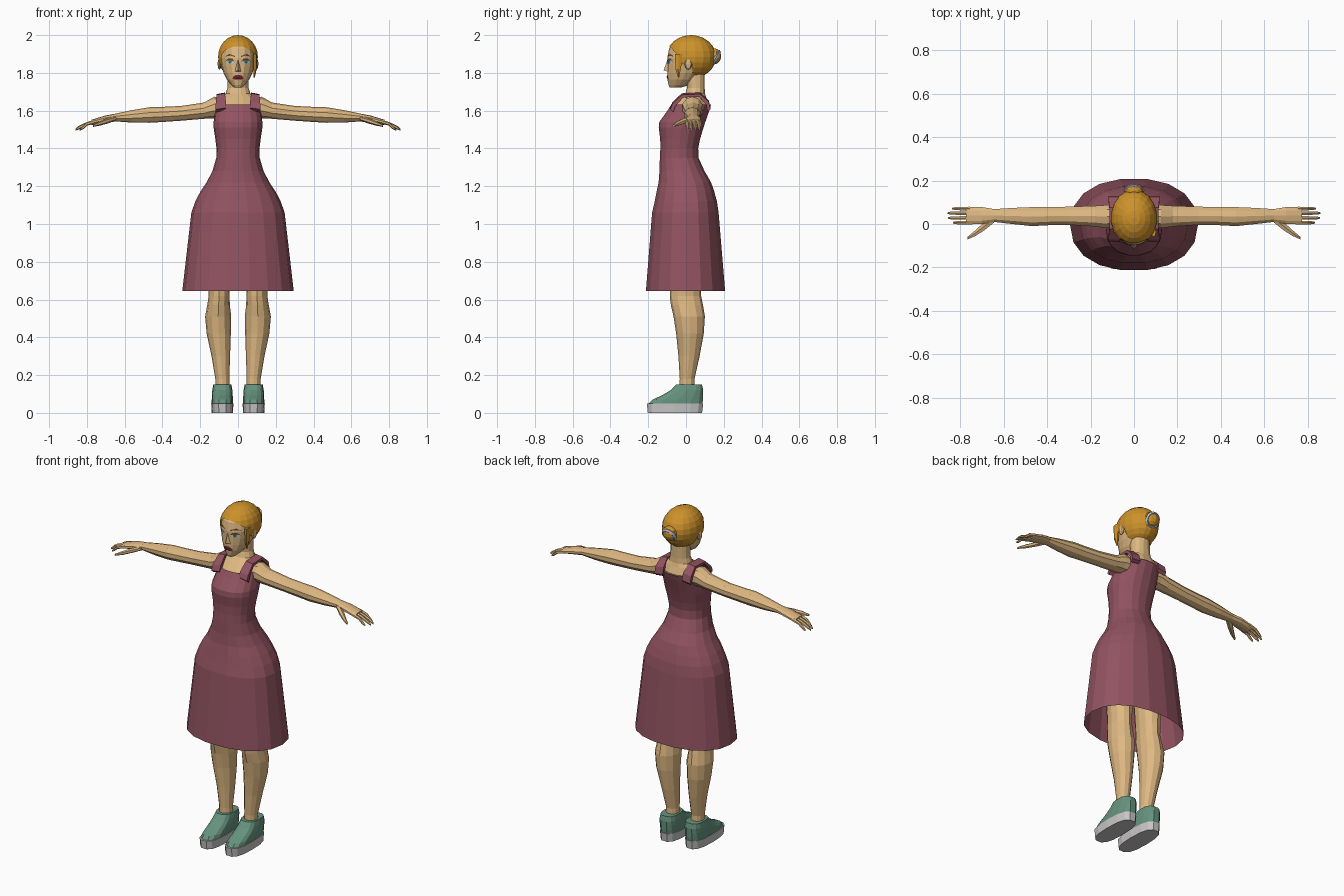
import bpy, bmesh, math
from mathutils import Vector, Matrix
from mathutils.bvhtree import BVHTree


def material(name, r, g, b):
    lin = [((c / 255 + 0.055) / 1.055) ** 2.4 for c in (r, g, b)]
    m = bpy.data.materials.new(name)
    m.diffuse_color = (*lin, 1)
    return m


SKIN = material("skin", 222, 184, 130)
HAIR = material("golden_hair", 205, 146, 42)
DRESS = material("plum_cloth", 146, 83, 97)
SHOE = material("green_canvas", 102, 147, 127)
SOLE = material("pale_rubber", 200, 198, 198)
LIPS = material("dark_red", 112, 38, 52)
EYE = material("eye_white", 190, 205, 205)
IRIS = material("grey_green", 80, 115, 110)
BROW = material("brown", 105, 72, 38)
BAND = material("silver_band", 180, 186, 200)


def finish(name, bm, mat):
    bmesh.ops.recalc_face_normals(bm, faces=bm.faces)
    me = bpy.data.meshes.new(name)
    bm.to_mesh(me)
    bm.free()
    me.materials.append(mat)
    ob = bpy.data.objects.new(name, me)
    bpy.context.collection.objects.link(ob)
    return ob


def loft(name, rings, mat, n=12, axis="z", side=1, power=2.0, caps=True):
    """Rings are (position on axis, centre, half width, front y, back y)."""
    bm = bmesh.new()
    loops = []
    for h, c, r, yf, yb in rings:
        loop = []
        for i in range(n):
            a = 2 * math.pi * i / n
            u, v = math.cos(a), math.sin(a)
            u = math.copysign(abs(u) ** (2 / power), u)
            v = math.copysign(abs(v) ** (2 / power), v)
            w, y = c + r * u, (yf + yb) / 2 + (yb - yf) / 2 * v
            co = (w * side, y, h) if axis == "z" else (h * side, y, w)
            loop.append(bm.verts.new(co))
        loops.append(loop)
    for a, b in zip(loops, loops[1:]):
        for i in range(n):
            j = (i + 1) % n
            bm.faces.new((a[i], a[j], b[j], b[i]))
    if caps:
        bm.faces.new(loops[0])
        bm.faces.new(loops[-1])
    return finish(name, bm, mat)


def ellipsoid(name, centre, radii, mat, u=10, v=7):
    bm = bmesh.new()
    m = Matrix.Translation(centre) @ Matrix.Diagonal((*radii, 1))
    bmesh.ops.create_uvsphere(bm, u_segments=u, v_segments=v, radius=1, matrix=m)
    return finish(name, bm, mat)


# Dress, open at the hem
loft("dress", [
    (0.645, 0, .295, -.215, .21), (1.06, 0, .247, -.182, .175),
    (1.12, 0, .226, -.168, .166), (1.17, 0, .200, -.158, .152),
    (1.22, 0, .167, -.147, .135), (1.28, 0, .135, -.142, .100),
    (1.35, 0, .115, -.140, .068), (1.40, 0, .114, -.137, .066),
    (1.45, 0, .120, -.138, .076), (1.51, 0, .129, -.146, .094),
    (1.54, 0, .129, -.143, .104), (1.60, 0, .121, -.100, .125),
    (1.632, 0, .118, -.080, .134)], DRESS, 18, power=2.25, caps=False)

# Upper torso and neck
loft("torso_and_neck", [
    (1.50, 0, .100, -.100, .08), (1.60, 0, .114, -.088, .115),
    (1.632, 0, .112, -.070, .125), (1.672, 0, .100, -.025, .108),
    (1.69, 0, .066, -.005, .102), (1.72, 0, .056, .005, .100),
    (1.82, 0, .054, -.005, .100)], SKIN, 14, power=2.2)

# Head
HEAD = [
    (1.722, 0, .020, -.085, -.03), (1.735, 0, .036, -.092, .02),
    (1.765, 0, .060, -.098, .06), (1.80, 0, .077, -.099, .09),
    (1.84, 0, .089, -.098, .11), (1.88, 0, .094, -.099, .12),
    (1.93, 0, .088, -.089, .12), (1.965, 0, .066, -.058, .09),
    (1.985, 0, .035, -.02, .06)]
head = loft("head", HEAD, SKIN, 16)
tree = BVHTree.FromPolygons([v.co for v in head.data.vertices],
                            [p.vertices[:] for p in head.data.polygons])


def face_plate(name, points, mat, lift, side=1):
    """Thin painted patch pressed onto the front of the head."""
    bm = bmesh.new()
    mid = (sum(p[0] for p in points) / len(points), sum(p[1] for p in points) / len(points))
    vs = []
    for x, z in [mid] + points:
        hit = tree.ray_cast(Vector((x * side, -1, z)), Vector((0, 1, 0)))[0]
        vs.append(bm.verts.new((x * side, hit.y - lift, z)))
    ring = vs[1:]
    for a, b in zip(ring, ring[1:] + ring[:1]):
        bm.faces.new((vs[0], a, b))
    # keep the patch facing forwards
    ob = finish(name, bm, mat)
    if ob.data.polygons[0].normal.y > 0:
        ob.data.flip_normals()


def oval(x, z, rx, rz, n=8):
    return [(x + rx * math.cos(2 * math.pi * i / n), z + rz * math.sin(2 * math.pi * i / n))
            for i in range(n)]


face_plate("lips", [(-.03, 1.768), (-.018, 1.764), (.018, 1.764), (.03, 1.768),
                    (.022, 1.784), (.008, 1.790), (-.008, 1.790), (-.022, 1.784)], LIPS, .004)

# Nose: a small wedge from the bridge to the tip
bm = bmesh.new()
nose = [bm.verts.new(p) for p in [(0, -.098, 1.872), (-.017, -.094, 1.806), (.017, -.094, 1.806),
                                  (0, -.118, 1.814)]]
for tri in ((0, 1, 3), (0, 3, 2), (1, 2, 3), (0, 2, 1)):
    bm.faces.new([nose[i] for i in tri])
finish("nose", bm, SKIN)

# Hair cap: cut along the hairline, then drop the face and ear openings
bm = bmesh.new()
m = Matrix.Translation((0, .027, 1.885)) @ Matrix.Diagonal((.107, .132, .115, 1))
bmesh.ops.create_uvsphere(bm, u_segments=18, v_segments=12, radius=1, matrix=m)
for co, no in [((0, -.045, 1.89), (0, 1, 0)), ((0, -.045, 1.895), (0, 1.1, 1)),
               ((0, .035, 1.85), (0, 1, 0)), ((0, 0, 1.845), (0, 0, 1)), ((0, 0, 1.785), (0, 0, 1))]:
    bmesh.ops.bisect_plane(bm, geom=bm.verts[:] + bm.edges[:] + bm.faces[:],
                           plane_co=co, plane_no=no, dist=1e-5)
gone = []
for f in bm.faces:
    c = f.calc_center_median()
    face_gap = c.y < -.045 and c.z < 1.895 - 1.1 * (c.y + .045)
    ear_gap = c.y < .035 and c.z < 1.845
    if face_gap or ear_gap or c.z < 1.785:
        gone.append(f)
bmesh.ops.delete(bm, geom=gone, context="FACES")
finish("hair_cap", bm, HAIR)

# Bun with its band, and a loose lock by the cheek
ellipsoid("hair_bun", (0, .152, 1.888), (.044, .034, .042), HAIR)
bpy.ops.mesh.primitive_torus_add(major_segments=14, minor_segments=5, major_radius=.037,
                                 minor_radius=.011, location=(0, .157, 1.879),
                                 rotation=(math.radians(62), 0, 0))
bpy.context.object.name = "bun_band"
bpy.context.object.data.materials.append(BAND)
loft("loose_lock", [(1.775, .086, .003, -.042, -.036), (1.82, .090, .009, -.058, -.026),
                    (1.90, .090, .012, -.062, -.01)], HAIR, 6)

for s, tag in ((-1, "left"), (1, "right")):
    # Face details
    face_plate(f"{tag}_eye", oval(.042, 1.858, .022, .012), EYE, .003, s)
    face_plate(f"{tag}_iris", oval(.042, 1.859, .009, .010), IRIS, .005, s)
    face_plate(f"{tag}_eyelid", [(.018, 1.861), (.03, 1.869), (.052, 1.869), (.068, 1.860),
                                 (.053, 1.875), (.030, 1.875)], BROW, .0045, s)
    face_plate(f"{tag}_eyebrow", [(.016, 1.884), (.045, 1.895), (.07, 1.886),
                                  (.046, 1.901), (.016, 1.890)], BROW, .004, s)
    ellipsoid(f"{tag}_ear", (s * .098, .012, 1.848), (.010, .020, .030), SKIN, 8, 6)

    # Shoulder strap, bent over the shoulder
    bm = bmesh.new()
    rows = []
    for y, z, w in [(-.084, 1.615, .027), (-.072, 1.645, .027), (-.022, 1.692, .022),
                    (.075, 1.696, .022), (.120, 1.655, .027), (.130, 1.615, .027)]:
        k = .97
        cy, cz = .03, 1.60
        rows.append([bm.verts.new(p) for p in [
            (s * (.091 - w), y, z), (s * (.091 + w), y, z - .008),
            (s * (.091 + w), cy + (y - cy) * .85, z - .022),
            (s * (.091 - w), cy + (y - cy) * .85, z - .014)]])
    for a, b in zip(rows, rows[1:]):
        for i in range(4):
            j = (i + 1) % 4
            bm.faces.new((a[i], a[j], b[j], b[i]))
    bm.faces.new(rows[0])
    bm.faces.new(rows[-1])
    finish(f"{tag}_strap", bm, DRESS)

    # Arm and palm
    loft(f"{tag}_arm", [
        (.07, 1.615, .055, -.020, .090), (.125, 1.617, .057, -.022, .090),
        (.18, 1.600, .043, -.014, .086), (.30, 1.586, .039, -.006, .082),
        (.40, 1.580, .040, -.008, .080), (.47, 1.577, .041, -.012, .080),
        (.56, 1.570, .033, -.002, .076), (.645, 1.564, .021, .008, .070),
        (.70, 1.556, .019, -.002, .080), (.775, 1.538, .014, -.004, .080)],
        SKIN, 10, "x", s)

    # Fingers and thumb
    for i, (y, tip) in enumerate([(.006, .835), (.028, .857), (.050, .860), (.071, .838)]):
        loft(f"{tag}_finger_{i + 1}", [
            (.755, 1.543, .010, y - .010, y + .010), (.80, 1.530, .010, y - .009, y + .009),
            (tip - .015, 1.510, .009, y - .008, y + .008), (tip, 1.500, .005, y - .004, y + .004)],
            SKIN, 6, "x", s)
    loft(f"{tag}_thumb", [
        (.645, 1.560, .012, .004, .040), (.69, 1.546, .014, -.032, .012),
        (.73, 1.533, .012, -.057, -.026), (.767, 1.520, .006, -.072, -.058)],
        SKIN, 6, "x", s)

    # Leg, running up inside the skirt
    loft(f"{tag}_leg", [
        (.11, .082, .038, -.035, .048), (.18, .083, .037, -.033, .045),
        (.30, .091, .049, -.040, .072), (.42, .102, .064, -.052, .094),
        (.51, .105, .069, -.066, .100), (.57, .103, .060, -.080, .090),
        (.62, .100, .055, -.086, .080), (.68, .100, .058, -.085, .080),
        (1.00, .095, .085, -.090, .095)], SKIN, 12, "z", s)

    # Shoe upper and sole
    loft(f"{tag}_shoe", [
        (.045, .083, .056, -.203, .090), (.070, .083, .056, -.180, .092),
        (.095, .083, .055, -.125, .092), (.122, .083, .053, -.080, .092),
        (.150, .083, .048, -.054, .086)], SHOE, 14, "z", s, 2.7)
    loft(f"{tag}_sole", [(0, .083, .056, -.205, .088), (.050, .083, .059, -.210, .094)],
         SOLE, 14, "z", s, 2.7)
